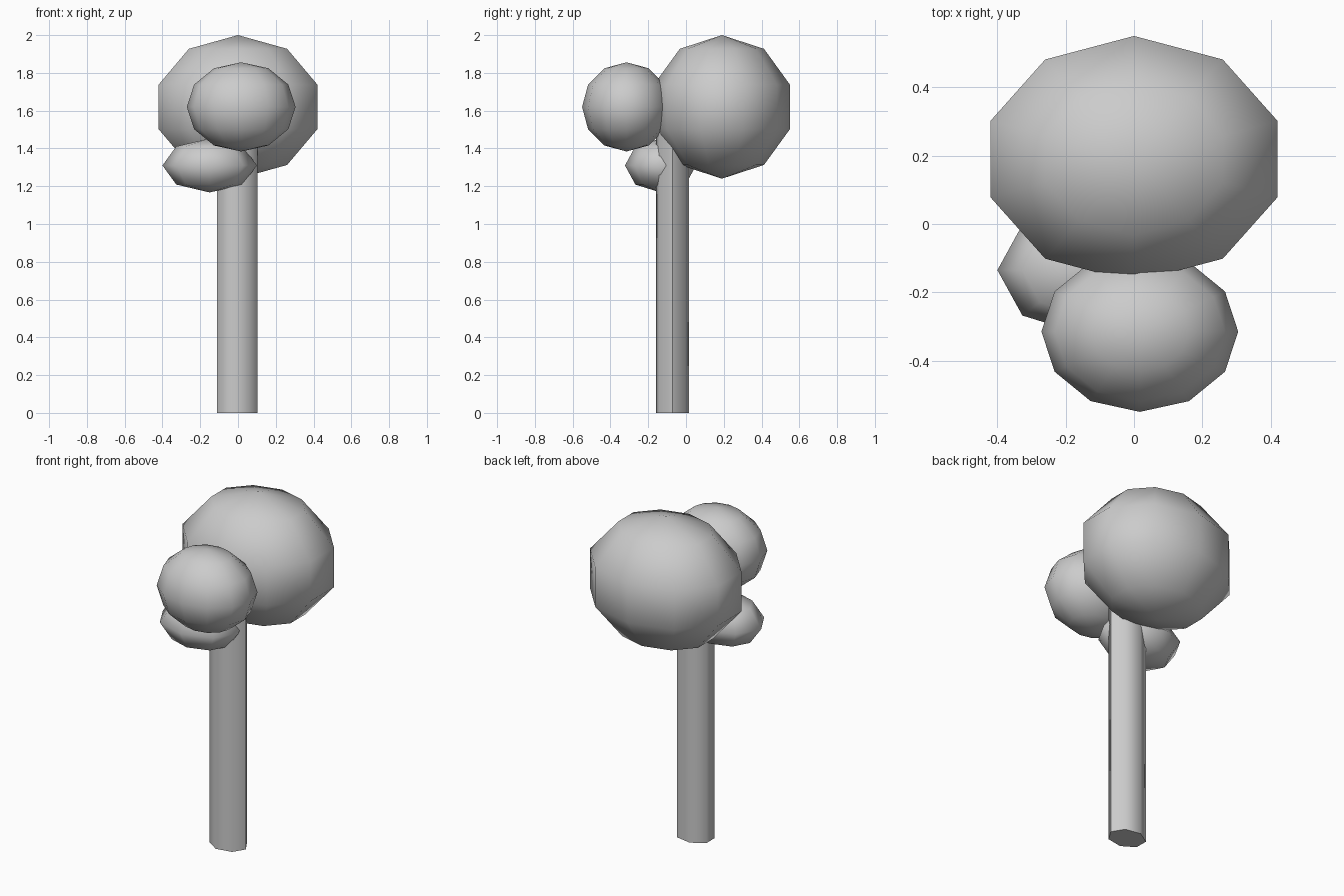
import bpy
from math import radians

if "Cube" in bpy.data.objects:
    bpy.data.objects.remove(bpy.data.objects["Cube"])


def finish(name, scale, angle):
    """Name the active primitive, apply its size and smooth it."""
    ob = bpy.context.object
    ob.name = name
    ob.scale = scale
    bpy.ops.object.transform_apply(location=False, rotation=True, scale=True)
    bpy.ops.object.shade_smooth_by_angle(angle=radians(angle))
    return ob


def foliage(name, segments, rings, centre, radii):
    bpy.ops.mesh.primitive_uv_sphere_add(
        segments=segments, ring_count=rings, radius=1, location=centre)
    return finish(name, radii, 180)


# Trunk: seven-sided post, one corner pointing to +x
TRUNK_TOP = 1.5
bpy.ops.mesh.primitive_cylinder_add(
    vertices=7, radius=1, depth=TRUNK_TOP, location=(-0.01, -0.072, TRUNK_TOP / 2))
bpy.context.object.rotation_euler.z = radians(-90)
bpy.ops.object.transform_apply(location=False, rotation=True, scale=False)
finish("trunk", (0.1125, 0.089, 1), 60)

# Foliage clumps, coarser as they get smaller or further back
foliage("large_foliage", 10, 5, (0, 0.19, 1.62), (0.465, 0.379, 0.38))
foliage("medium_foliage", 12, 6, (0.017, -0.315, 1.62), (0.288, 0.235, 0.236))
foliage("small_foliage", 8, 4, (-0.15, -0.135, 1.31), (0.25, 0.188, 0.143))
